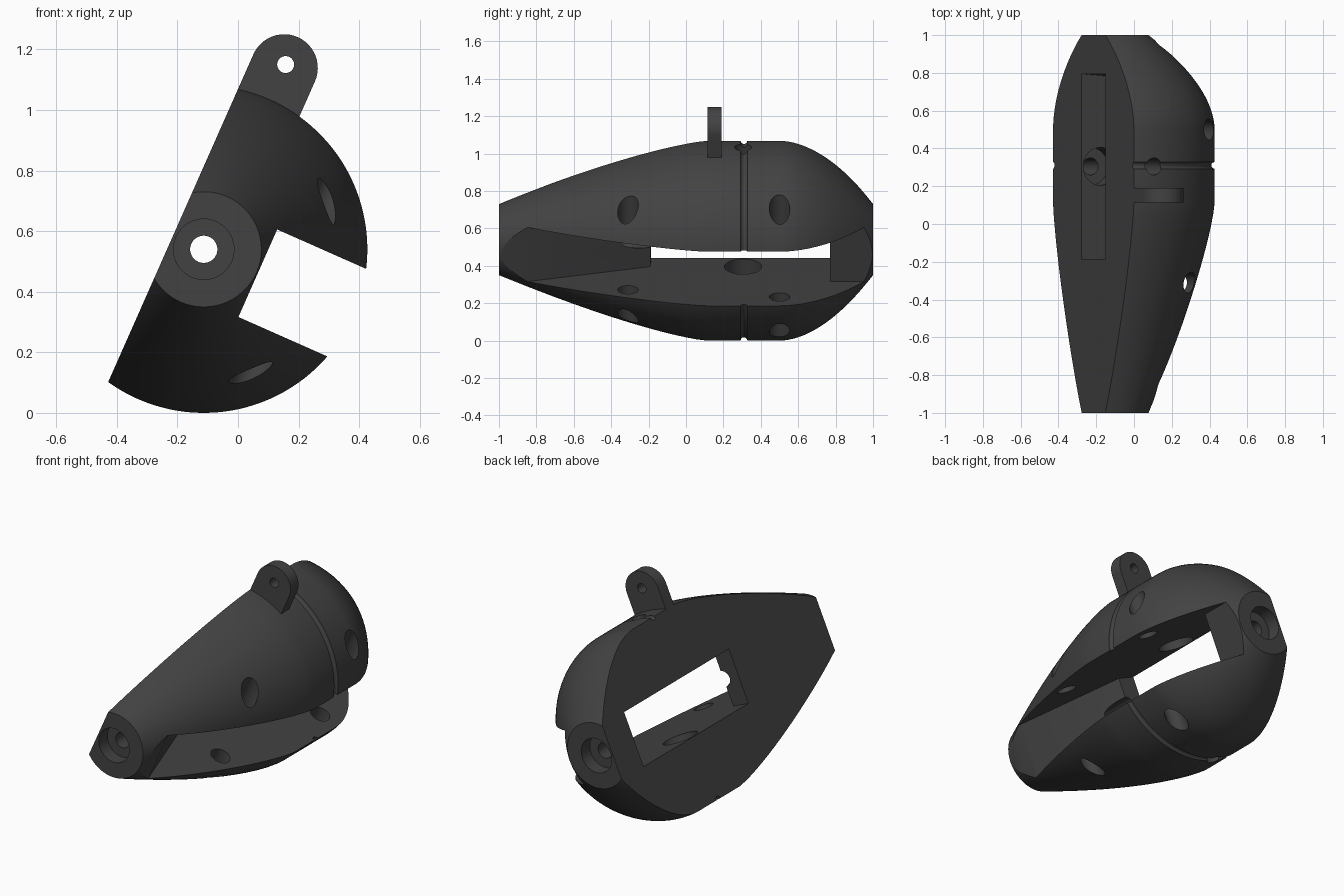
import bpy, bmesh, math
from mathutils import Matrix, Vector

if "Cube" in bpy.data.objects:
    bpy.data.objects.remove(bpy.data.objects["Cube"])

# Local frame: X = towards the mouth, Y = long axis, Z = across the mouth
PLACE = Matrix.Translation((-0.113, 0, 0.54)) @ Matrix.Rotation(math.radians(23.9), 4, 'Y')
FLAT = -0.111    # flat back plane
SLOT = 0.158     # half width of the mouth
TO_Y = Matrix.Rotation(math.radians(90), 4, 'X')

mat = bpy.data.materials.new("charcoal")
mat.use_nodes = True
COLOR = (0.055, 0.055, 0.055, 1)
mat.diffuse_color = COLOR
bsdf = next(n for n in mat.node_tree.nodes if n.type == 'BSDF_PRINCIPLED')
bsdf.inputs["Base Color"].default_value = COLOR
bsdf.inputs["Roughness"].default_value = 0.7


def make(name, bm):
    bmesh.ops.recalc_face_normals(bm, faces=bm.faces)
    me = bpy.data.meshes.new(name)
    bm.to_mesh(me)
    bm.free()
    ob = bpy.data.objects.new(name, me)
    me.materials.append(mat)
    bpy.context.collection.objects.link(ob)
    ob.matrix_world = PLACE
    return ob


def prism(name, pts, axis):
    """Extrude a closed outline along the axis vector."""
    bm = bmesh.new()
    face = bm.faces.new([bm.verts.new(p) for p in pts])
    ext = bmesh.ops.extrude_face_region(bm, geom=[face])
    bmesh.ops.translate(bm, vec=axis, verts=[g for g in ext["geom"] if isinstance(g, bmesh.types.BMVert)])
    return make(name, bm)


def cylinder(name, center, r, depth, along='Z'):
    bm = bmesh.new()
    rot = TO_Y if along == 'Y' else Matrix()
    bmesh.ops.create_cone(bm, cap_ends=True, segments=40, radius1=r, radius2=r,
                          depth=depth, matrix=Matrix.Translation(center) @ rot)
    return make(name, bm)


def revolve(name, profile, seg, closed=False):
    """Spin (y, radius) points around the long axis."""
    bm = bmesh.new()
    rings = [[bm.verts.new((r * math.cos(2 * math.pi * i / seg), y, r * math.sin(2 * math.pi * i / seg)))
              for i in range(seg)] for y, r in profile]
    pairs = list(zip(rings, rings[1:]))
    if closed:
        pairs.append((rings[-1], rings[0]))
    for a, b in pairs:
        for i in range(seg):
            j = (i + 1) % seg
            bm.faces.new((a[i], a[j], b[j], b[i]))
    if not closed:
        bm.faces.new(rings[0])
        bm.faces.new(rings[-1])
    return make(name, bm)


def cut(target, cutters):
    """Subtract the cutters, bake the result and remove them."""
    for c in cutters:
        m = target.modifiers.new("cut", 'BOOLEAN')
        m.operation, m.solver, m.object = 'DIFFERENCE', 'EXACT', c
    bpy.context.view_layer.update()
    dg = bpy.context.evaluated_depsgraph_get()
    me = bpy.data.meshes.new_from_object(target.evaluated_get(dg))
    target.modifiers.clear()
    target.data = me
    me.materials.clear()
    me.materials.append(mat)
    for c in cutters:
        bpy.data.objects.remove(c)


def smooth(ob):
    bpy.ops.object.select_all(action='DESELECT')
    ob.select_set(True)
    bpy.context.view_layer.objects.active = ob
    bpy.ops.object.shade_smooth_by_angle(angle=math.radians(25))


# Body: long nose, short straight belt, rounded tail
N = 20
profile = [(0.11 - 1.11 * (1 - i / N), 0.54 - 0.35 * (1 - i / N) ** 1.3) for i in range(N + 1)]
profile += [(0.5 + 0.5 * i / N, 0.54 - 0.35 * (i / N) ** 1.85) for i in range(N + 1)]
body = revolve("body", profile, 128)

# Flat back
cutters = [prism("flat_cutter", [(FLAT, -1.3, -1), (FLAT, 1.3, -1), (FLAT, 1.3, 1), (FLAT, -1.3, 1)],
                 Vector((-1, 0, 0)))]

# Mouth with a sloped front floor and a slot through the back
outline = [(-1.2, 0.195), (-0.84, 0.195), (-0.19, 0.0), (-0.18, -0.3), (0.81, -0.3),
           (0.77, 0.195), (1.2, 0.195), (1.2, 0.9), (-1.2, 0.9)]
cutters.append(prism("mouth_cutter", [(v, y, -SLOT) for y, v in outline], Vector((0, 0, 2 * SLOT))))

# Long axle bore with a counterbore at each end
cutters.append(cylinder("bore_cutter", (0, 0, 0), 0.045, 2.4, 'Y'))
for s in (-1, 1):
    cutters.append(cylinder("counterbore_cutter", (0, s * 1.02, 0), 0.1, 0.2, 'Y'))

# Cross bore with wide pockets in the mouth walls
cutters.append(cylinder("cross_bore_cutter", (0, 0.305, 0), 0.045, 1.4))
cutters.append(cylinder("pocket_cutter", (0, 0.305, 0), 0.1, 0.58))

# Pin holes through both jaws
for y, v in ((-0.31, 0.305), (0.5, 0.4)):
    cutters.append(cylinder("pin_hole_cutter", (v, y, 0), 0.055, 1.4))

# Cord groove around the belt
ring = [(0.31 + 0.018 * math.cos(2 * math.pi * i / 12), 0.54 + 0.018 * math.sin(2 * math.pi * i / 12))
        for i in range(12)]
cutters.append(revolve("groove_cutter", ring, 128, closed=True))
cut(body, cutters)
smooth(body)

# Hanging tab with a rounded end and an eye
arc = [(0.111 * math.cos(math.pi * i / 24), 0.115, 0.655 + 0.111 * math.sin(math.pi * i / 24)) for i in range(25)]
tab = prism("hanging_tab", [(FLAT, 0.115, 0.515), (-FLAT, 0.115, 0.515)] + arc, Vector((0, 0.075, 0)))
cut(tab, [cylinder("eye_cutter", (0, 0.15, 0.667), 0.028, 0.3, 'Y')])
smooth(tab)
